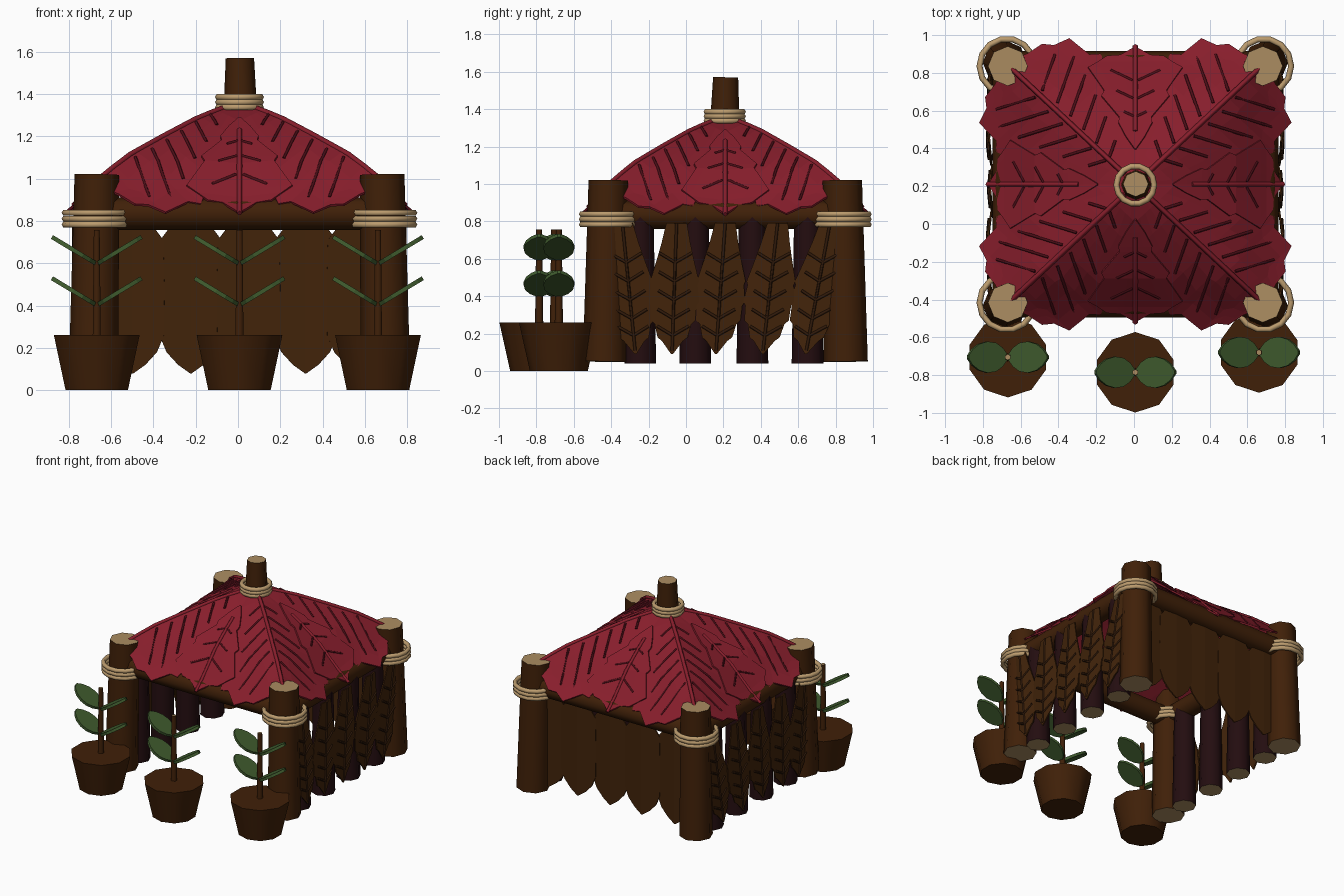
import bpy, bmesh, math
from mathutils import Vector

if "Cube" in bpy.data.objects:
    bpy.data.objects.remove(bpy.data.objects["Cube"])


def mat(name, c):
    m = bpy.data.materials.new(name)
    m.diffuse_color = (*c, 1)
    m.use_nodes = True
    m.node_tree.nodes["Principled BSDF"].inputs["Base Color"].default_value = m.diffuse_color
    return m


BROWN = mat("wood brown", (0.051, 0.0145, 0.0025))
LEAFB = mat("dry leaf brown", (0.054, 0.017, 0.003))
VEINB = mat("dark vein brown", (0.03, 0.01, 0.003))
TAN = mat("cut wood tan", (0.41, 0.265, 0.12))
ROPE = mat("rope", (0.50, 0.33, 0.155))
RED = mat("roof red", (0.245, 0.013, 0.025))
VEINR = mat("dark vein red", (0.07, 0.004, 0.008))
DARK = mat("dark log", (0.017, 0.004, 0.005))
GREEN = mat("plant green", (0.050, 0.105, 0.027))


def finish(name, bm, mats):
    me = bpy.data.meshes.new(name)
    bm.to_mesh(me)
    bm.free()
    ob = bpy.data.objects.new(name, me)
    bpy.context.collection.objects.link(ob)
    for m in mats:
        me.materials.append(m)
    return ob


def log(name, p0, p1, r0, r1, sides, side_mat, cap_mat):
    """Tapered smooth-sided cylinder from p0 to p1, flat caps in their own colour."""
    p0, p1 = Vector(p0), Vector(p1)
    bm = bmesh.new()
    bmesh.ops.create_cone(bm, cap_ends=True, segments=sides, radius1=r0, radius2=r1,
                          depth=(p1 - p0).length)
    rot = Vector((0, 0, 1)).rotation_difference(p1 - p0)
    for v in bm.verts:
        v.co = rot @ v.co + (p0 + p1) / 2
    for f in bm.faces:
        cap = len(f.verts) > 4
        f.material_index = 1 if cap else 0
        f.smooth = not cap
        if cap:
            for e in f.edges:
                e.smooth = False
    return finish(name, bm, [side_mat, cap_mat])


def leaf(name, stations, place, m, thick=0.01, cols=(-1, -0.5, 0, 0.5, 1)):
    """Leaf blade: stations are (distance along, half width), place maps (u, v) to 3D."""
    bm = bmesh.new()
    rows = [[bm.verts.new(place(u, w * s)) for s in cols] for u, w in stations]
    for a, b in zip(rows, rows[1:]):
        for i in range(len(cols) - 1):
            bm.faces.new((a[i], b[i], b[i + 1], a[i + 1]))
    ob = finish(name, bm, [m])
    so = ob.modifiers.new("thickness", 'SOLIDIFY')
    so.thickness = thick
    so.offset = 0
    return ob


def ribs(name, lines, r, m):
    """Thin raised veins, one spline per line."""
    cu = bpy.data.curves.new(name, 'CURVE')
    cu.dimensions = '3D'
    cu.bevel_depth = r
    cu.bevel_resolution = 0
    cu.use_fill_caps = True
    for pts in lines:
        sp = cu.splines.new('POLY')
        sp.points.add(len(pts) - 1)
        for p, c in zip(sp.points, pts):
            p.co = (*c, 1)
    cu.materials.append(m)
    ob = bpy.data.objects.new(name, cu)
    bpy.context.collection.objects.link(ob)
    bpy.ops.object.select_all(action='DESELECT')
    ob.select_set(True)
    bpy.context.view_layer.objects.active = ob
    bpy.ops.object.convert(target='MESH')


def rope(name, x, y, zs, major, minor):
    for i, z in enumerate(zs):
        bpy.ops.mesh.primitive_torus_add(location=(x, y, z), major_radius=major, minor_radius=minor,
                                         major_segments=14, minor_segments=6)
        ob = bpy.context.object
        ob.name = f"{name}_{i + 1}"
        ob.data.materials.append(ROPE)
        bpy.ops.object.shade_smooth()


CY = 0.21  # hut centre in y

# corner posts with rope lashings
for sx in (-1, 1):
    for sy, n in ((-1, "front"), (1, "back")):
        side = "left" if sx < 0 else "right"
        y = CY + sy * 0.626
        log(f"{n}_{side}_post", (sx * 0.69, y + sy * 0.018, 0.05), (sx * 0.675, y, 1.02),
            0.118, 0.105, 8, BROWN, TAN)
        rope(f"{n}_{side}_rope", sx * 0.68, y, (0.783, 0.811, 0.839), 0.145, 0.016)

# horizontal beams
for s in (-1, 1):
    y = CY + s * 0.628
    log("cross_beam", (-0.66, y, 0.835), (0.66, y, 0.835), 0.077, 0.077, 8, BROWN, BROWN)
    log("side_beam", (s * 0.68, CY - 0.61, 0.835), (s * 0.68, CY + 0.61, 0.835),
        0.077, 0.077, 8, BROWN, BROWN)

# centre pole and its rope
log("roof_pole", (0.005, 0.205, 1.2), (0.002, 0.212, 1.57), 0.085, 0.067, 8, BROWN, TAN)
rope("roof_rope", 0, CY - 0.003, (1.338, 1.362, 1.386), 0.1, 0.016)

# side walls: dark logs showing between hanging leaves with veins
wall_leaf = [(0, 0.055), (0.1, 0.075), (0.2, 0.1), (0.31, 0.13), (0.33, 0.123), (0.42, 0.135),
             (0.44, 0.122), (0.52, 0.118), (0.54, 0.097), (0.61, 0.08), (0.63, 0.055), (0.7, 0.004)]
for s in (-1, 1):
    for y in (-0.245, 0.05, 0.355, 0.65):
        log("wall_log", (s * 0.68, y, 0.04), (s * 0.68, y, 0.83), 0.085, 0.072, 8, DARK, TAN)
    lines = []
    for i, (y0, y1) in enumerate(((-0.34, -0.27), (-0.05, -0.075), (0.21, 0.16), (0.49, 0.41),
                                  (0.77, 0.64))):
        def place(u, v, up=0.0):
            return Vector((s * (0.772 + 0.006 * (i % 2) - 0.12 * abs(v) + up),
                           y0 + (y1 - y0) * u / 0.7 + v, 0.79 - u))
        leaf("side_wall_leaf", wall_leaf, place, LEAFB)
        lines.append([place(0.0, 0, 0.005), place(0.68, 0, 0.005)])
        for u in (0.16, 0.26, 0.36, 0.46, 0.55):
            for d in (-1, 1):
                lines.append([place(u + 0.05, 0, 0.005), place(u, d * 0.085, 0.007)])
    ribs("side_wall_veins", lines, 0.008, VEINB)

# back wall: broad plain leaves
back_leaf = [(0, 0.06), (0.07, 0.1), (0.13, 0.145), (0.35, 0.15), (0.58, 0.148), (0.66, 0.115),
             (0.72, 0.06), (0.76, 0.004)]
for i, x in enumerate((-0.505, -0.23, 0.043, 0.313, 0.563)):
    leaf("back_wall_leaf", back_leaf,
         lambda u, v: Vector((x + v, 0.845 + 0.004 * (i % 2) - 0.04 * abs(v), 0.84 - u)), LEAFB)

# roof surface: curved hip profile with a sag in the middle of each side
PROF = [(0, 1.355), (0.1, 1.32), (0.2, 1.28), (0.37, 1.19), (0.55, 1.09), (0.6, 1.045),
        (0.7, 0.965), (0.77, 0.925), (0.9, 0.87)]


def roof_point(a, u, v, up):
    dx = u * math.cos(a) - v * math.sin(a)
    dy = u * math.sin(a) + v * math.cos(a)
    hi, lo = max(abs(dx), abs(dy)), min(abs(dx), abs(dy))
    for (m0, z0), (m1, z1) in zip(PROF, PROF[1:]):
        if m0 <= hi <= m1:
            z = z0 + (z1 - z0) * (hi - m0) / (m1 - m0)
            break
    z -= 0.085 * (hi / 0.72) ** 2 * (1 - lo / max(hi, 1e-6))
    return Vector((dx, CY + dy * 0.935, z + up))


corner_leaf = [(0.04, 0.04), (0.15, 0.15), (0.26, 0.26), (0.35, 0.32), (0.38, 0.30), (0.5, 0.36),
               (0.53, 0.34), (0.65, 0.39), (0.69, 0.345), (0.83, 0.335), (0.86, 0.25),
               (0.91, 0.21), (0.925, 0.12), (0.97, 0.004)]
mid_leaf = [(0.2, 0.004), (0.27, 0.05), (0.35, 0.09), (0.38, 0.085), (0.5, 0.18), (0.53, 0.165),
            (0.66, 0.25), (0.69, 0.2), (0.725, 0.15), (0.73, 0.08), (0.775, 0.004)]
main, thin = [], []
for k in range(8):
    a = k * math.pi / 4
    diag = k % 2
    st, lift = (corner_leaf, 0.0) if diag else (mid_leaf, 0.014)

    def place(u, v, up=0.0):
        return roof_point(a, u, v, lift + up)
    leaf("roof_corner_leaf" if diag else "roof_side_leaf", st, place, RED, 0.012,
         (-1, -0.75, -0.5, -0.25, 0, 0.25, 0.5, 0.75, 1))
    u0, u1 = (0.08, 0.95) if diag else (0.3, 0.785)
    main.append([place(u0 + (u1 - u0) * i / 8, 0, 0.006) for i in range(9)])
    # herringbone side veins
    veins = ([(0.2, 0.1), (0.3, 0.16), (0.4, 0.21), (0.5, 0.25), (0.6, 0.28), (0.71, 0.22)] if diag
             else [(0.38, 0.06), (0.48, 0.1), (0.58, 0.13)])
    for u, w in veins:
        for d in (-1, 1):
            thin.append([place(u + 0.5 * w * t, d * w * t, 0.006) for t in (0.12, 0.4, 0.7, 1)])
ribs("roof_midribs", main, 0.014, RED)
ribs("roof_side_veins", thin, 0.008, VEINR)

# potted plants along the front
plant_leaf = [(0, 0.012), (0.03, 0.05), (0.07, 0.076), (0.12, 0.083), (0.17, 0.07), (0.21, 0.042),
              (0.235, 0.008)]
for x, y in ((-0.675, -0.705), (0.0, -0.785), (0.655, -0.68)):
    log("pot", (x, y, 0), (x, y, 0.26), 0.155, 0.213, 10, BROWN, BROWN)
    log("plant_stem", (x, y, 0.25), (x, y, 0.757), 0.022, 0.016, 6, BROWN, TAN)
    for z in (0.405, 0.6):
        for d in (-1, 1):
            leaf("plant_leaf", plant_leaf,
                 lambda u, v: Vector((x + d * (0.005 + u * 0.88), y + v, z + u * 0.53)), GREEN, 0.02,
                 (-1, 0, 1))

# nudge everything onto the grid centre
for ob in bpy.context.scene.objects:
    ob.location.x += 0.007
